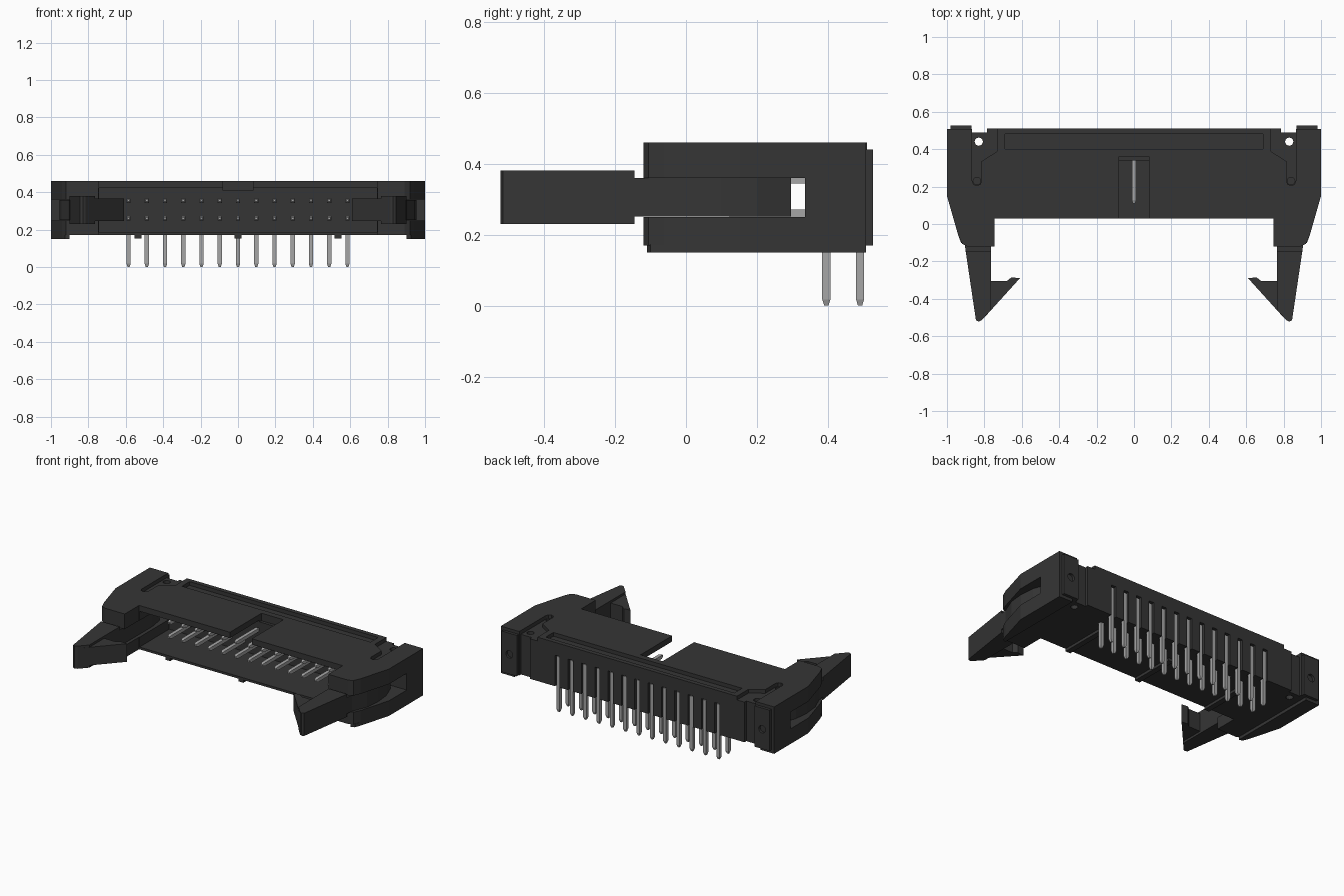
import bpy, bmesh
from mathutils import Vector
from math import cos, sin, pi

if "Cube" in bpy.data.objects:
    bpy.data.objects.remove(bpy.data.objects["Cube"])


def material(name, value, metal=0.0):
    m = bpy.data.materials.new(name)
    m.use_nodes = True
    color = (value, value, value, 1)
    m.diffuse_color = color
    m.node_tree.nodes["Principled BSDF"].inputs["Base Color"].default_value = color
    return m


plastic = material("black plastic", 0.036)
metal = material("pin metal", 0.38)


def prism(bm, pts, z0, z1):
    """Extrude a plan outline from z0 to z1."""
    low = [bm.verts.new((x, y, z0)) for x, y in pts]
    high = [bm.verts.new((x, y, z1)) for x, y in pts]
    bm.faces.new(low)
    bm.faces.new(high)
    n = len(pts)
    for i in range(n):
        j = (i + 1) % n
        bm.faces.new((low[i], low[j], high[j], high[i]))


def box(bm, x0, x1, y0, y1, z0, z1):
    prism(bm, [(x0, y0), (x1, y0), (x1, y1), (x0, y1)], z0, z1)


def bar(bm, start, end, half=0.0115, taper=0.018):
    """Square wire from start to end, with a tapered tip at the start."""
    a, b = Vector(start), Vector(end)
    d = (b - a).normalized()
    u = Vector((1, 0, 0))
    v = d.cross(u)
    rings = []
    for p, h in ((a, half * 0.5), (a + d * taper, half), (b, half)):
        rings.append([bm.verts.new(p + u * h * s + v * h * t)
                      for s, t in ((-1, -1), (1, -1), (1, 1), (-1, 1))])
    for r, q in zip(rings, rings[1:]):
        for i in range(4):
            j = (i + 1) % 4
            bm.faces.new((r[i], r[j], q[j], q[i]))
    bm.faces.new(rings[0])
    bm.faces.new(rings[-1])


def finish(bm, name, mat):
    bmesh.ops.recalc_face_normals(bm, faces=bm.faces[:])
    mesh = bpy.data.meshes.new(name)
    bm.to_mesh(mesh)
    bm.free()
    mesh.materials.append(mat)
    obj = bpy.data.objects.new(name, mesh)
    bpy.context.collection.objects.link(obj)
    return obj


def mirrored(pts, s):
    return [(s * x, y) for x, y in pts]


def circle(x, y, r, n=16):
    return [(x + r * cos(2 * pi * i / n), y + r * sin(2 * pi * i / n)) for i in range(n)]


def cut(obj, build):
    """Subtract the shape drawn by build(bm) from the object."""
    bm = bmesh.new()
    build(bm)
    cutter = finish(bm, "cutter", plastic)
    cutter.hide_render = True
    mod = obj.modifiers.new("cut", "BOOLEAN")
    mod.operation, mod.solver, mod.object = "DIFFERENCE", "EXACT", cutter
    bpy.context.view_layer.update()
    mesh = bpy.data.meshes.new_from_object(
        obj.evaluated_get(bpy.context.evaluated_depsgraph_get()))
    obj.modifiers.clear()
    obj.data = mesh
    bpy.data.objects.remove(cutter)


columns = [(i - 6) * 0.0975 for i in range(13)]

# Housing with the two latch ears
half = [(0.745, 0.03), (0.745, -0.12), (0.89, -0.12), (0.92, -0.105), (0.94, -0.06),
        (1, 0.15), (1, 0.507), (0.865, 0.507), (0.865, 0.49), (0.785, 0.49), (0.785, 0.51)]
bm = bmesh.new()
prism(bm, half + mirrored(half[::-1], -1), 0.17, 0.46)
housing = finish(bm, "housing", plastic)

# Mating cavity, polarising notch and shallow top recess
cut(housing, lambda b: box(b, -0.742, 0.742, -0.02, 0.34, 0.185, 0.422))
cut(housing, lambda b: box(b, -0.08, 0.08, -0.02, 0.36, 0.41, 0.5))
cut(housing, lambda b: box(b, -0.69, 0.69, 0.4, 0.48, 0.435, 0.5))

# Slots for the rear legs
def leg_slots(b):
    for x in columns:
        box(b, x - 0.018, x + 0.018, 0.475, 0.55, 0.1, 0.375)
cut(housing, leg_slots)

# Latch slots, stepped top grooves and through holes in the ears
groove = [(0.73, 0.55), (0.73, 0.39), (0.815, 0.335), (0.815, 0.23), (0.822, 0.212),
          (0.84, 0.205), (0.858, 0.212), (0.865, 0.23), (0.865, 0.55)]
for s in (-1, 1):
    cut(housing, lambda b: prism(b, mirrored([(0.7, -0.2), (1.1, -0.2), (1.1, 0.335),
                                              (0.7, 0.335)], s), 0.25, 0.36))
    cut(housing, lambda b: prism(b, mirrored(groove, s), 0.435, 0.5))
    cut(housing, lambda b: prism(b, circle(s * 0.83, 0.44, 0.022), 0.1, 0.5))
    cut(housing, lambda b: prism(b, circle(s * 0.84, 0.23, 0.02), 0.4, 0.5))

# Ear feet, back posts and latches
foot = [(0.9, -0.11), (0.925, -0.1), (0.94, -0.06), (1, 0.15), (1, 0.507), (0.9, 0.507)]
arm = [(0.9, -0.145), (0.845, -0.515), (0.83, -0.522), (0.815, -0.515),
       (0.765, -0.46), (0.765, -0.145)]
hook = [(0.80, -0.5), (0.61, -0.29), (0.655, -0.285), (0.68, -0.305), (0.80, -0.305)]
stem = [(0.765, -0.15), (0.9, -0.15), (0.905, -0.1), (0.945, 0), (0.955, 0.1),
        (0.945, 0.2), (0.91, 0.295), (0.78, 0.295), (0.765, 0.2)]
for s, side in ((-1, "right"), (1, "left")):
    bm = bmesh.new()
    prism(bm, mirrored(foot, s), 0.15, 0.172)
    finish(bm, side + "_ear_foot", plastic)

    bm = bmesh.new()
    prism(bm, mirrored([(0.87, 0.5), (0.98, 0.5), (0.98, 0.526), (0.87, 0.526)], s), 0.17, 0.44)
    post = finish(bm, side + "_back_post", plastic)

    def socket(b):
        prism(b, circle(s * 0.925, -0.3, 0.025), 0.51, 0.6)
        for v in b.verts:
            v.co.y, v.co.z = v.co.z, -v.co.y
    cut(post, socket)

    bm = bmesh.new()
    prism(bm, mirrored(arm, s), 0.23, 0.38)
    prism(bm, mirrored(hook, s), 0.245, 0.365)
    prism(bm, mirrored(stem, s), 0.251, 0.359)
    finish(bm, side + "_latch", plastic)

# Rails under the housing
bm = bmesh.new()
for x in (-0.535, 0, 0.535):
    box(bm, x - 0.018, x + 0.018, 0.03, 0.34, 0.152, 0.172)
finish(bm, "bottom_rails", plastic)

# Two rows of right-angle pins
for name, z, y in (("lower_pins", 0.26, 0.395), ("upper_pins", 0.355, 0.49)):
    bm = bmesh.new()
    for x in columns:
        bar(bm, (x, 0.11, z), (x, y, z))
        bar(bm, (x, y, 0), (x, y, z + 0.0115))
    finish(bm, name, metal)
